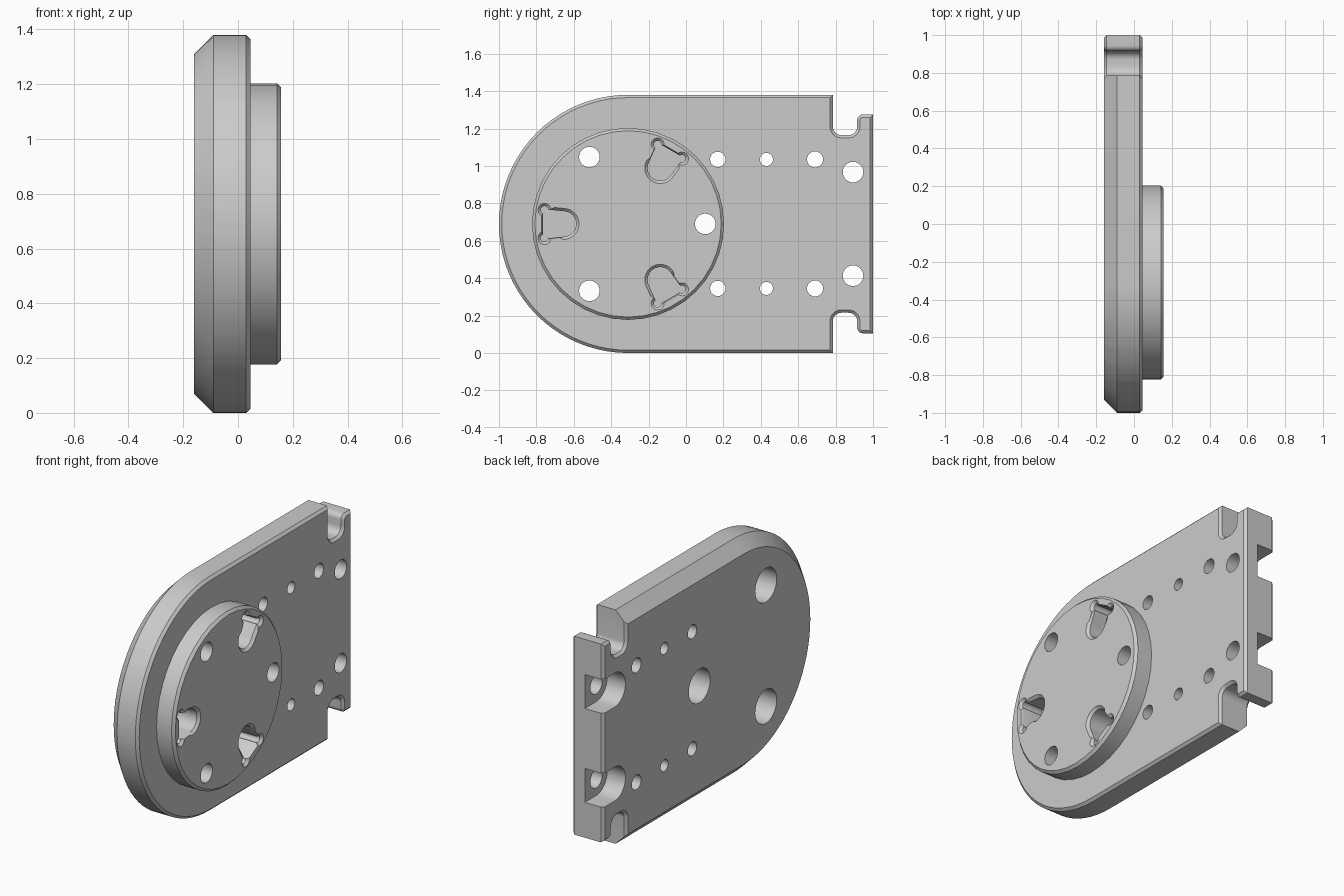
import bpy, bmesh
from math import sin, cos, radians, pi
from mathutils import Vector

cube = bpy.data.objects.get("Cube")
if cube:
    bpy.data.objects.remove(cube)

MID = 0.69          # height of the symmetry line
DISC_Y = -0.31      # centre of the rounded end and the raised disc
BACK, FACE, TOP = -0.16, 0.045, 0.157
BEVEL = 0.015

grey = bpy.data.materials.new("plain_grey")
grey.use_nodes = True
grey.diffuse_color = (0.6, 0.6, 0.6, 1)
grey.node_tree.nodes["Principled BSDF"].inputs["Base Color"].default_value = (0.6, 0.6, 0.6, 1)


def arc(cy, cz, r, a0, a1, n):
    """Points on an arc in the (y, z) plane, angles in degrees."""
    angles = [radians(a0 + (a1 - a0) * i / n) for i in range(n + 1)]
    return [(cy + r * cos(a), cz + r * sin(a)) for a in angles]


def circle(cy, cz, r, n=32):
    return arc(cy, cz, r, 0, 360, n)[:-1]


def inset(points, d):
    """Mitred inset of a clockwise outline."""
    result = []
    for i, p in enumerate(points):
        p = Vector(p)
        e1 = (p - Vector(points[i - 1])).normalized()
        e2 = (Vector(points[(i + 1) % len(points)]) - p).normalized()
        n1, n2 = Vector((e1.y, -e1.x)), Vector((e2.y, -e2.x))
        result.append(tuple(p + (n1 + n2) * d / (1 + n1.dot(n2))))
    return result


def loft(name, layers):
    """Solid through a list of (x, outline) layers."""
    bm = bmesh.new()
    rings = [[bm.verts.new((x, y, z)) for y, z in pts] for x, pts in layers]
    for a, b in zip(rings, rings[1:]):
        for i in range(len(a)):
            bm.faces.new((a[i - 1], a[i], b[i], b[i - 1]))
    bm.faces.new(rings[0])
    bm.faces.new(rings[-1][::-1])
    bmesh.ops.recalc_face_normals(bm, faces=bm.faces)
    mesh = bpy.data.meshes.new(name)
    bm.to_mesh(mesh)
    bm.free()
    mesh.materials.append(grey)
    obj = bpy.data.objects.new(name, mesh)
    bpy.context.scene.collection.objects.link(obj)
    return obj


def combine(target, tool, operation):
    """Apply a boolean and discard the tool object."""
    mod = target.modifiers.new("boolean", 'BOOLEAN')
    mod.operation, mod.object, mod.solver = operation, tool, 'EXACT'
    graph = bpy.context.evaluated_depsgraph_get()
    mesh = bpy.data.meshes.new_from_object(target.evaluated_get(graph))
    target.modifiers.clear()
    target.data = mesh
    bpy.data.objects.remove(tool)


# Plate: rounded front end, notches and a narrower tab at the rear
upper = arc(DISC_Y, 0, 0.69, 180, 90, 20) + [(0.785, 0.69)]
upper += arc(0.83, 0.52, 0.045, 180, 270, 6) + arc(0.87, 0.52, 0.045, 270, 360, 6)
upper += arc(0.945, 0.555, 0.03, 180, 90, 5) + [(1, 0.585)]
lower = [(y, -w) for y, w in reversed(upper[1:])]
outline = [(y, MID + w) for y, w in upper + lower]
rim = inset(outline, BEVEL)
plate = loft("mounting_plate", [(BACK, rim), (BACK + BEVEL, outline),
                                (FACE - BEVEL, outline), (FACE, rim)])


# Wide chamfer round the back of the plate
def capsule(r):
    return arc(DISC_Y, MID, r, 270, 90, 40) + [(1.3, MID + r), (1.3, MID - r)]


combine(plate, loft("chamfer", [(-0.2, capsule(0.58)), (0.1, capsule(0.88))]), 'INTERSECT')

# Raised disc
disc = loft("disc", [(FACE - 0.03, circle(DISC_Y, MID, 0.513, 40)),
                     (TOP - BEVEL, circle(DISC_Y, MID, 0.513, 40)),
                     (TOP, circle(DISC_Y, MID, 0.513 - BEVEL, 40))])
combine(plate, disc, 'UNION')


def drill(y, z, r):
    combine(plate, loft("drill", [(-0.3, circle(y, z, r)), (0.3, circle(y, z, r))]), 'DIFFERENCE')


# Counterbored holes through the disc
for a in (0, 120, 240):
    y, z = DISC_Y + 0.413 * cos(radians(a)), MID + 0.413 * sin(radians(a))
    drill(y, z, 0.055)
    bore = circle(y, z, 0.1)
    combine(plate, loft("bore", [(-0.2, bore), (0.04, bore)]), 'DIFFERENCE')

for side in (-1, 1):
    # Row of small holes
    for y, r in ((0.17, 0.041), (0.43, 0.035), (0.69, 0.043)):
        drill(y, MID + side * 0.345, r)
    # Tab holes with open-ended recesses on the back
    z = MID + side * 0.277
    drill(0.893, z, 0.055)
    slot = arc(0.893, z, 0.1, 90, 270, 16) + [(1.2, z - 0.1), (1.2, z + 0.1)]
    combine(plate, loft("slot", [(-0.2, slot), (-0.04, slot)]), 'DIFFERENCE')


# Three pockets with relieved corners and a chamfered lip
def pocket(angle, grow):
    ear = arc(0.447, 0.075, 0.035 + grow, 175, -65, 12)
    half = arc(0.345, 0, 0.083 + grow, 180, 90, 10) + ear
    pts = half + [(u, -v) for u, v in reversed(half[1:])]
    c, s = cos(angle), sin(angle)
    return [(DISC_Y + u * c - v * s, MID + u * s + v * c) for u, v in pts]


for a in (pi / 3, pi, -pi / 3):
    tool = loft("pocket", [(0.01, pocket(a, -BEVEL)), (TOP - BEVEL, pocket(a, -BEVEL)),
                           (TOP + 0.02, pocket(a, 0.02))])
    combine(plate, tool, 'DIFFERENCE')

# Smooth round walls, crisp edges
bpy.ops.object.select_all(action='DESELECT')
plate.select_set(True)
bpy.context.view_layer.objects.active = plate
bpy.ops.object.shade_smooth_by_angle(angle=radians(30))
